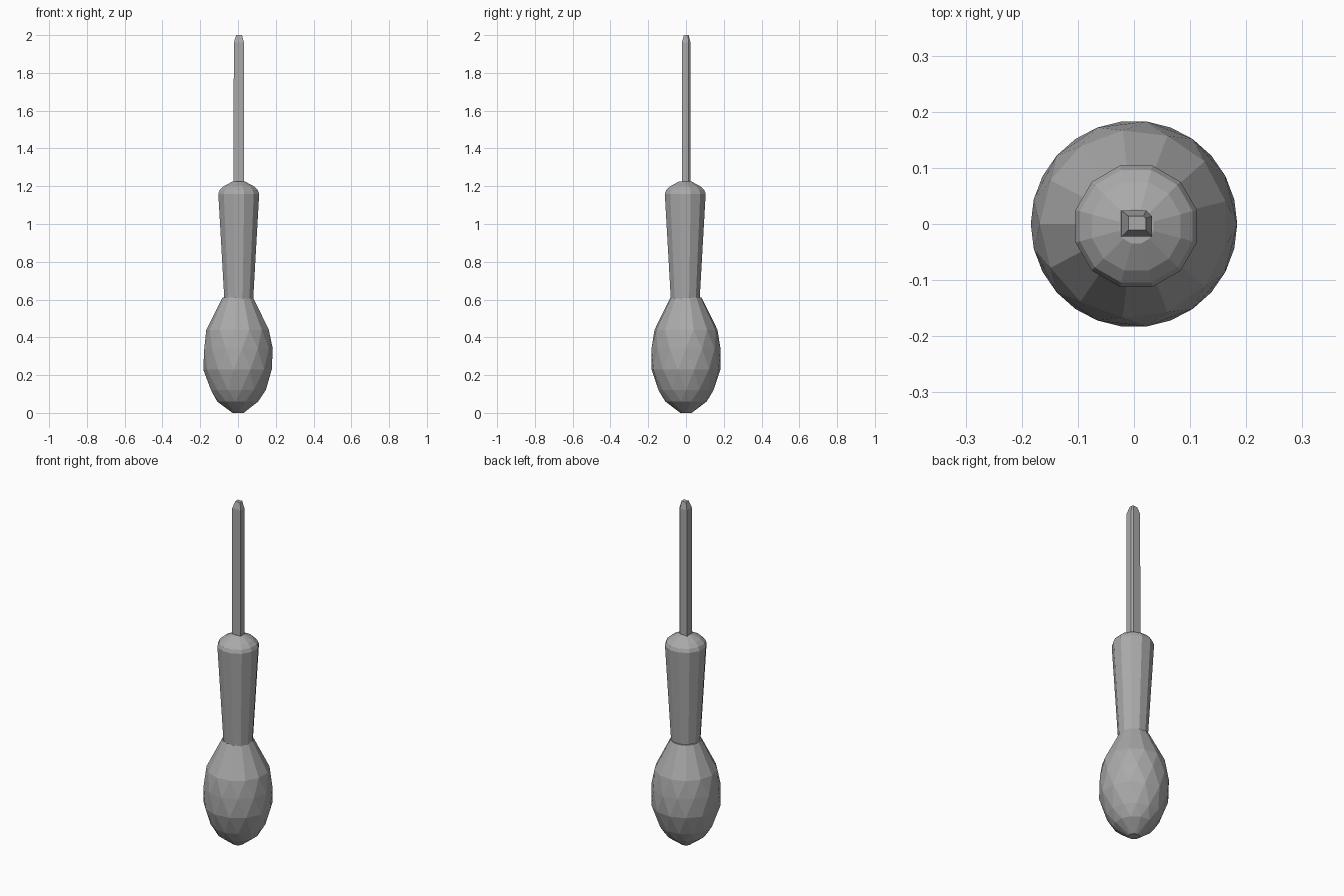
import bpy, bmesh, math

cube = bpy.data.objects.get("Cube")
if cube:
    bpy.data.objects.remove(cube, do_unlink=True)

grey = bpy.data.materials.new("plain grey")
grey.use_nodes = True
COLOUR = (0.4, 0.4, 0.4, 1)
grey.diffuse_color = COLOUR
grey.node_tree.nodes["Principled BSDF"].inputs["Base Color"].default_value = COLOUR


def loft(name, rings, triangles=False):
    """Join a stack of equal-sided rings of points into a closed, flat-shaded solid."""
    bm = bmesh.new()
    loops = [[bm.verts.new(p) for p in ring] for ring in rings]
    n = len(loops[0])
    for low, high in zip(loops, loops[1:]):
        for i in range(n):
            j = (i + 1) % n
            bm.faces.new((low[i], low[j], high[j], high[i]))
    bm.faces.new(loops[0][::-1])
    bm.faces.new(loops[-1])
    if triangles:
        bmesh.ops.triangulate(bm, faces=[f for f in bm.faces if len(f.verts) == 4],
                              quad_method='SHORT_EDGE')
    bmesh.ops.recalc_face_normals(bm, faces=bm.faces[:])
    mesh = bpy.data.meshes.new(name)
    bm.to_mesh(mesh)
    bm.free()
    mesh.materials.append(grey)
    obj = bpy.data.objects.new(name, mesh)
    bpy.context.collection.objects.link(obj)
    return obj


def ring(radius, z, sides, turn=0.0, cx=0.0, cy=0.0):
    """Regular ring; turn is a fraction of one side."""
    step = math.tau / sides
    return [(cx + radius * math.cos((i + turn) * step),
             cy + radius * math.sin((i + turn) * step), z) for i in range(sides)]


# Faceted bulb grip, with staggered rings where it swells
bulb = [(0.03, 0, 0), (0.11, 0.06, 0.5), (0.147, 0.12, 0), (0.184, 0.23, 0.5),
        (0.184, 0.34, 0), (0.168, 0.44, 0.5), (0.083, 0.61, 0.5)]
loft("bulb_grip", [ring(r, z, 13, t) for r, z, t in bulb], triangles=True)

# Tapered upper handle with a domed cap
handle = [(0.079, 0.6), (0.112, 1.16), (0.104, 1.18), (0.082, 1.2), (0.032, 1.226)]
loft("upper_handle", [ring(r, z, 12, 0.5, 0.004, -0.004) for r, z in handle])


def shaft_ring(x0, x1, y0, y1, z, cut):
    """Rectangle with its back left corner cut off."""
    return [(x0, y0, z), (x1, y0, z), (x1, y1 - cut, z), (x1 - cut, y1, z), (x0, y1, z)]


# Square shaft with a blunt tapered tip
loft("shaft", [
    shaft_ring(-0.024, 0.032, -0.022, 0.024, 1.2, 0.01),
    shaft_ring(-0.022, 0.032, -0.022, 0.024, 1.96, 0.01),
    shaft_ring(-0.01, 0.021, -0.011, 0.014, 2.0, 0.004),
])
